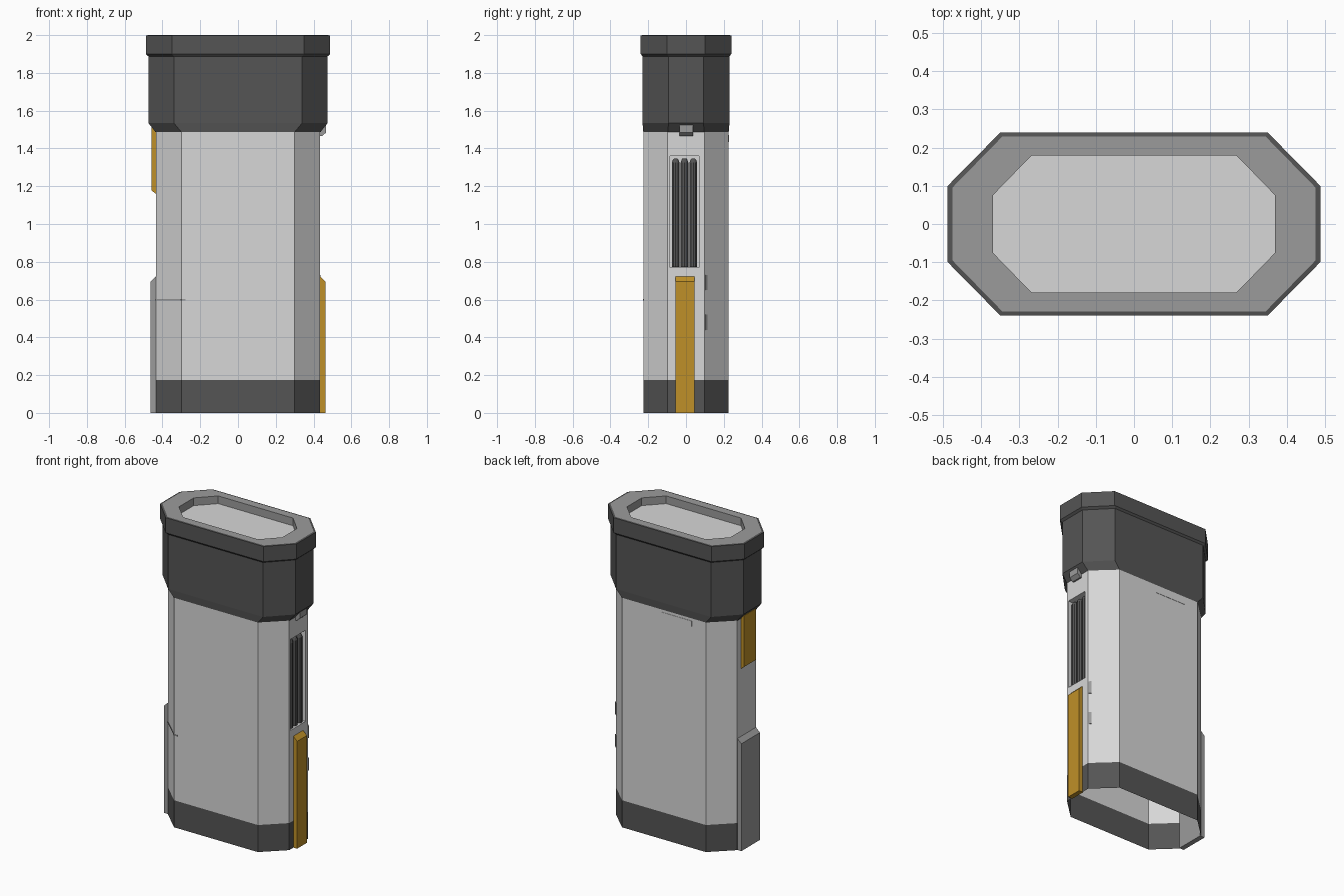
import bpy, bmesh, math
from mathutils import Vector

if "Cube" in bpy.data.objects:
    bpy.data.objects.remove(bpy.data.objects["Cube"])


def material(name, rgb):
    m = bpy.data.materials.new(name)
    m.diffuse_color = (*rgb, 1)
    m.use_nodes = True
    m.node_tree.nodes["Principled BSDF"].inputs["Base Color"].default_value = m.diffuse_color
    return m


LIGHT = material("light_grey", (0.68, 0.68, 0.68))
MID = material("mid_grey", (0.33, 0.33, 0.33))
DARK = material("dark_grey", (0.09, 0.09, 0.09))
GOLD = material("gold", (0.52, 0.28, 0.021))


def finish(name, bm, mats, recalc=True):
    bmesh.ops.remove_doubles(bm, verts=bm.verts, dist=1e-5)
    if recalc:
        bmesh.ops.recalc_face_normals(bm, faces=bm.faces)
    me = bpy.data.meshes.new(name)
    bm.to_mesh(me)
    bm.free()
    for m in mats:
        me.materials.append(m)
    ob = bpy.data.objects.new(name, me)
    bpy.context.collection.objects.link(ob)
    return ob


def quad(bm, pts, mi=0):
    f = bm.faces.new([bm.verts.new(p) for p in pts])
    f.material_index = mi
    return f


def octagon(hx, hy, cx, cy, z):
    """Chamfered rectangle, counter-clockwise; segment 2 faces +x."""
    return [Vector((x, y, z)) for x, y in (
        (-cx, -hy), (cx, -hy), (hx, -cy), (hx, cy),
        (cx, hy), (-cx, hy), (-hx, cy), (-hx, -cy))]


def loft(bm, rings, mis, skip=()):
    for k, (a, b) in enumerate(zip(rings, rings[1:])):
        for i in range(len(a)):
            if (k, i) not in skip:
                j = (i + 1) % len(a)
                quad(bm, (a[i], a[j], b[j], b[i]), mis[k])


# Body shell, open below, with a vent recess in the right side
bm = bmesh.new()
section = (0.435, 0.225, 0.30, 0.097)
loft(bm, [octagon(*section, z) for z in (0, 0.175, 1.5)], (1, 0), skip={(1, 2)})


def side_rect(x, y0, y1, z0, z1):
    return [Vector(p) for p in ((x, y0, z0), (x, y1, z0), (x, y1, z1), (x, y0, z1))]


vent = (-0.085, 0.07, 0.77, 1.36)
recess = [side_rect(0.435, -0.097, 0.097, 0.175, 1.5),
          side_rect(0.435, *vent), side_rect(0.38, *vent)]
loft(bm, recess, (0, 0))
quad(bm, recess[-1])
finish("body", bm, (LIGHT, DARK))

# Upper cap with rim and sunken top
bm = bmesh.new()
rings = [octagon(*r) for r in (
    (0.437, 0.226, 0.30, 0.097, 1.487), (0.475, 0.23, 0.34, 0.092, 1.535),
    (0.475, 0.23, 0.34, 0.092, 1.888), (0.488, 0.24, 0.35, 0.10, 1.90),
    (0.488, 0.24, 0.35, 0.10, 1.998), (0.476, 0.229, 0.345, 0.095, 2.0),
    (0.37, 0.18, 0.268, 0.075, 2.0), (0.37, 0.18, 0.268, 0.075, 1.95))]
loft(bm, rings, (0, 0, 0, 0, 0, 1, 1))
quad(bm, rings[-1], 2)
finish("cap", bm, (DARK, MID, LIGHT))

# Three round-topped vent bars
for n, y in enumerate((-0.055, -0.008, 0.039)):
    bm = bmesh.new()
    rings = [[Vector((0.408 + r * math.cos(i * math.tau / 10),
                      y + r * math.sin(i * math.tau / 10), z)) for i in range(10)]
             for r, z in ((0.021, 0.772), (0.021, 1.325), (0.016, 1.34), (0.007, 1.348))]
    loft(bm, rings, (0, 0, 0))
    quad(bm, rings[0][::-1])
    quad(bm, rings[-1])
    finish(f"vent_bar_{n + 1}", bm, [DARK])


def side_strip(name, profile, y0, y1, mat):
    """Extrude an x-z profile between two y positions."""
    bm = bmesh.new()
    a, b = [[Vector((x, y, z)) for x, z in profile] for y in (y0, y1)]
    loft(bm, [a, b], [0])
    quad(bm, a)
    quad(bm, b)
    return finish(name, bm, [mat])


# Side strips with sloped ends
side_strip("right_strip", [(0.43, 0), (0.462, 0), (0.462, 0.695), (0.435, 0.722), (0.43, 0.722)],
           -0.055, 0.045, GOLD)
side_strip("left_strip", [(-0.43, 0), (-0.463, 0), (-0.463, 0.695), (-0.435, 0.722), (-0.43, 0.722)],
           -0.095, 0.095, MID)
side_strip("upper_left_strip", [(-0.43, 1.51), (-0.458, 1.51), (-0.458, 1.178), (-0.435, 1.16), (-0.43, 1.16)],
           -0.06, 0.06, GOLD)

# Small lamp under the cap
side_strip("lamp", [(0.43, 1.465), (0.445, 1.465), (0.467, 1.485), (0.467, 1.53), (0.43, 1.53)],
           -0.035, 0.038, MID)


def plate(name, a, b, z0, z1, t, mat):
    """Thin plate over the wall line a-b (counter-clockwise in plan)."""
    a, b = Vector((*a, 0)), Vector((*b, 0))
    d = (b - a).normalized()
    out = Vector((d.y, -d.x, 0)) * t
    bm = bmesh.new()
    rings = [[p + Vector((0, 0, z)) for p in (a - out, b - out, b + out, a + out)] for z in (z0, z1)]
    loft(bm, rings, [0])
    quad(bm, rings[0])
    quad(bm, rings[1])
    finish(name, bm, [mat])


# Seam at the front left corner, slot on the back, tabs on the back right chamfer
plate("corner_seam", (-0.435, -0.097), (-0.30, -0.225), 0.595, 0.603, 0.002, MID)
plate("front_seam", (-0.30, -0.225), (-0.277, -0.225), 0.595, 0.603, 0.002, MID)
plate("back_slot", (0.02, 0.225), (-0.20, 0.225), 1.435, 1.47, 0.002, LIGHT)
for n, z in enumerate((0.69, 0.48)):
    plate(f"back_tab_{n + 1}", (0.433, 0.099), (0.420, 0.111), z - 0.04, z + 0.04, 0.004, MID)
